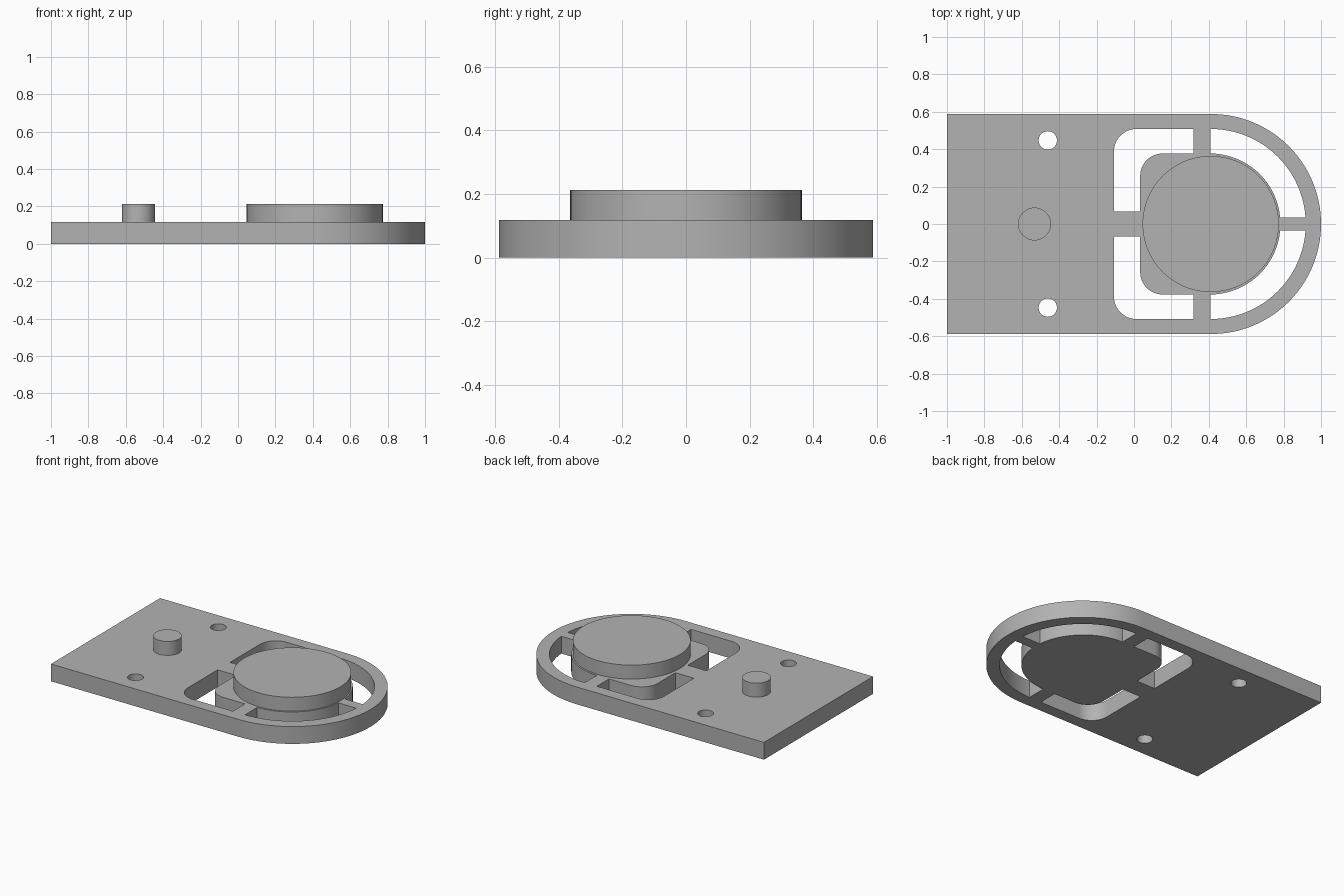
import bpy, bmesh
from math import sin, cos, pi, radians

if "Cube" in bpy.data.objects:
    bpy.data.objects.remove(bpy.data.objects["Cube"])

THICK, TOP = 0.118, 0.213
CENTRE = 0.41

grey = bpy.data.materials.new("plain_grey")
grey.use_nodes = True
colour = (0.45, 0.45, 0.45, 1)
grey.diffuse_color = colour
grey.node_tree.nodes["Principled BSDF"].inputs["Base Color"].default_value = colour


def arc(x, y, r, start, end, steps):
    angles = [radians(start + (end - start) * i / steps) for i in range(steps + 1)]
    return [(x + r * cos(a), y + r * sin(a)) for a in angles]


def circle(x, y, r, steps=96):
    return arc(x, y, r, 0, 360, steps)[:-1]


def box(x0, x1, y0, y1):
    return [(x0, y0), (x1, y0), (x1, y1), (x0, y1)]


def d_shape(left, cx, r, corner):
    """Outline with a half-round right end and a left end with rounded corners."""
    pts = arc(cx, 0, r, -90, 90, 64)
    if corner == 0:
        return pts + [(left, r), (left, -r)]
    pts += arc(left + corner, r - corner, corner, 90, 180, 16)
    return pts + arc(left + corner, corner - r, corner, 180, 270, 16)


def extrude(name, outline, z0, z1):
    bm = bmesh.new()
    face = bm.faces.new([bm.verts.new((x, y, z0)) for x, y in outline])
    grown = bmesh.ops.extrude_face_region(bm, geom=[face])["geom"]
    for v in grown:
        if isinstance(v, bmesh.types.BMVert):
            v.co.z = z1
    bmesh.ops.recalc_face_normals(bm, faces=bm.faces)
    mesh = bpy.data.meshes.new(name)
    bm.to_mesh(mesh)
    bm.free()
    mesh.materials.append(grey)
    obj = bpy.data.objects.new(name, mesh)
    bpy.context.collection.objects.link(obj)
    return obj


def subtract(target, cutter):
    """Cut one solid out of another, then discard the cutter."""
    mod = target.modifiers.new("cut", "BOOLEAN")
    mod.operation, mod.solver, mod.object = "DIFFERENCE", "EXACT", cutter
    bpy.context.view_layer.objects.active = target
    bpy.ops.object.modifier_apply(modifier=mod.name)
    bpy.data.objects.remove(cutter)


# Window cutter: the opening, less the central island and its four bridges
window = extrude("window_cutter", d_shape(-0.107, CENTRE, 0.508, 0.12), -0.1, 0.3)
kept = {
    "island": d_shape(0.033, 0.406, 0.377, 0.12),
    "back_bridge": box(0.317, 0.409, 0.3, 0.7),
    "front_bridge": box(0.317, 0.409, -0.7, -0.3),
    "inner_bridge": box(-0.3, 0.1, -0.067, 0.067),
    "outer_bridge": box(0.7, 1.1, -0.035, 0.035),
}
for name, outline in kept.items():
    subtract(window, extrude(name, outline, -0.2, 0.4))

# Base plate with the window and two screw holes
plate = extrude("base_plate", d_shape(-1, 0.412, 0.588, 0), 0, THICK)
subtract(plate, window)
for y in (-0.447, 0.447):
    subtract(plate, extrude("hole_cutter", circle(-0.461, y, 0.049, 48), -0.1, 0.3))

# Raised button and peg
button = extrude("round_button", circle(CENTRE, 0, 0.364), THICK, TOP)
peg = extrude("round_peg", circle(-0.532, 0, 0.088, 64), THICK, TOP)

# Smooth the curved walls, keep the rims sharp
bpy.ops.object.select_all(action="DESELECT")
for obj in (plate, button, peg):
    obj.select_set(True)
bpy.context.view_layer.objects.active = plate
bpy.ops.object.shade_smooth_by_angle(angle=radians(30))
